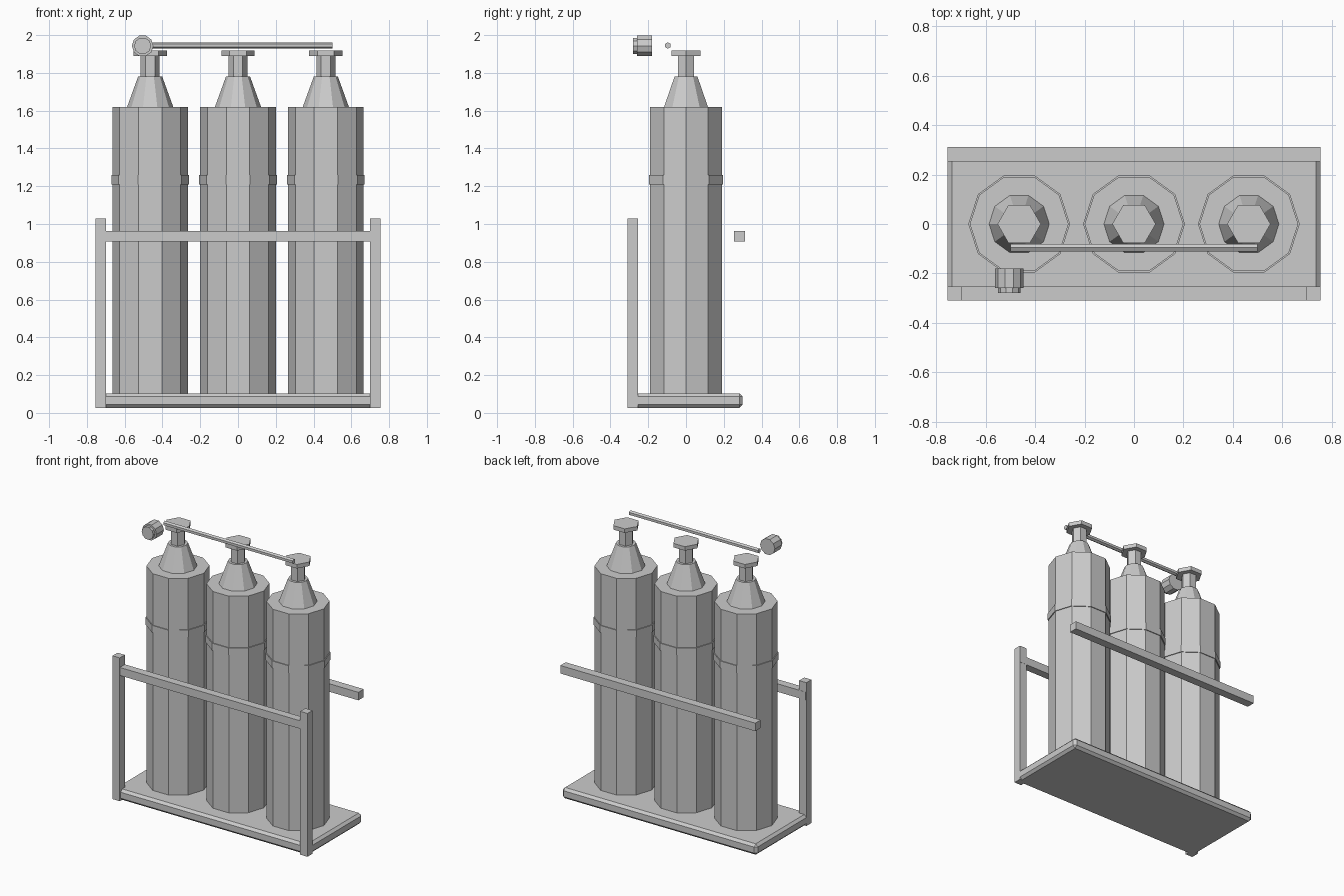
import bpy, bmesh
from math import radians
from mathutils import Matrix, Vector

if "Cube" in bpy.data.objects:
    bpy.data.objects.remove(bpy.data.objects["Cube"])


def finish(bm, name):
    bmesh.ops.recalc_face_normals(bm, faces=bm.faces[:])
    mesh = bpy.data.meshes.new(name)
    bm.to_mesh(mesh)
    bm.free()
    ob = bpy.data.objects.new(name, mesh)
    bpy.context.collection.objects.link(ob)
    return ob


def box(name, lo, hi, bevel=0.0):
    lo, hi = Vector(lo), Vector(hi)
    bm = bmesh.new()
    m = Matrix.Translation((lo + hi) / 2) @ Matrix.Diagonal((*(hi - lo), 1))
    bmesh.ops.create_cube(bm, size=1, matrix=m)
    if bevel:
        bmesh.ops.bevel(bm, geom=bm.edges[:], offset=bevel, segments=1,
                        affect='EDGES')
    return finish(bm, name)


def prism(name, start, end, r1, r2, sides):
    """Flat-sided cylinder or cone between two points, with a corner at +-y (or +-z)."""
    start, end = Vector(start), Vector(end)
    d = end - start
    rot = Matrix.Identity(4)
    spin = 90
    if abs(d.x) > 1e-6:
        rot = Matrix.Rotation(radians(90), 4, 'Y')
    elif abs(d.y) > 1e-6:
        rot = Matrix.Rotation(radians(90), 4, 'X')
        start, end, r1, r2 = end, start, r2, r1
    bm = bmesh.new()
    bmesh.ops.create_circle  # profile comes from the cone primitive below
    m = Matrix.Translation((start + end) / 2) @ rot
    bmesh.ops.create_cone(bm, cap_ends=True, segments=sides, radius1=r1,
                          radius2=r2, depth=d.length,
                          matrix=m @ Matrix.Rotation(radians(spin), 4, 'Z'))
    return finish(bm, name)


# Base plate with chamfered edges
box("base_plate", (-0.755, -0.30, 0.027), (0.755, 0.30, 0.103), 0.017)

# Frame: two front posts, front and back rails
for side, x in (("left", -0.727), ("right", 0.727)):
    box("post_" + side, (x - 0.028, -0.31, 0.027), (x + 0.028, -0.254, 1.03))
box("front_rail", (-0.75, -0.309, 0.907), (0.75, -0.253, 0.963))
box("back_rail", (-0.755, 0.253, 0.907), (0.755, 0.312, 0.963))

# Three gas cylinders
for i, x in enumerate((-0.465, 0, 0.465), 1):
    for part, z1, z2, r1, r2, n in (
            ("tank", 0.10, 1.62, 0.20, 0.20, 10),
            ("band", 1.21, 1.26, 0.206, 0.206, 10),
            ("shoulder", 1.62, 1.78, 0.122, 0.064, 10),
            ("neck", 1.78, 1.895, 0.05, 0.05, 6),
            ("valve_cap", 1.89, 1.918, 0.088, 0.088, 6)):
        prism(f"{part}_{i}", (x, 0, z1), (x, 0, z2), r1, r2, n)

# Manifold pipe across the top
prism("manifold_pipe", (-0.50, -0.096, 1.945), (0.50, -0.096, 1.945), 0.017, 0.017, 6)

# Pressure gauge and its face
prism("gauge_body", (-0.505, -0.26, 1.943), (-0.505, -0.18, 1.943), 0.057, 0.057, 10)
prism("gauge_face", (-0.505, -0.28, 1.943), (-0.505, -0.25, 1.943), 0.045, 0.045, 10)
